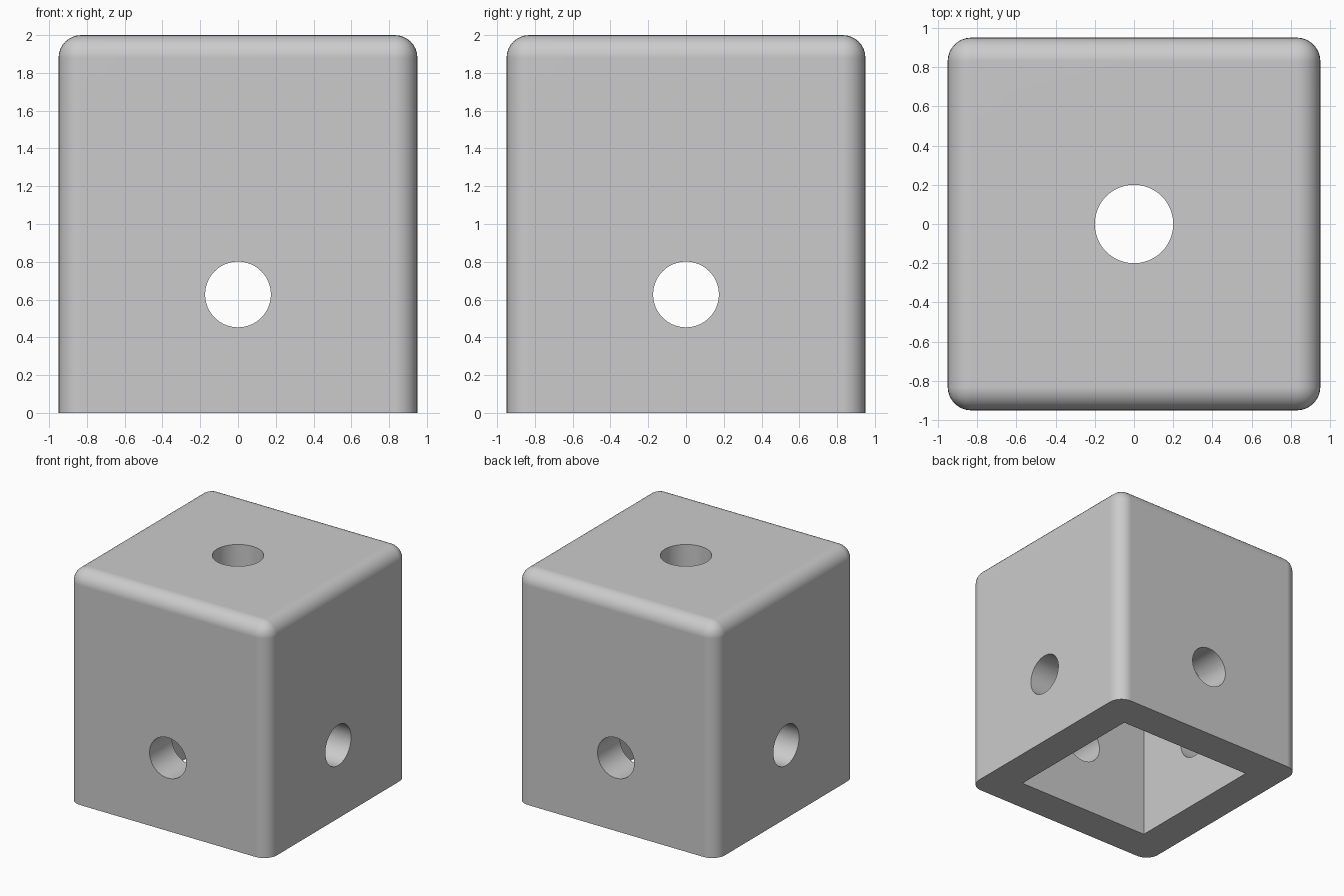
import bpy
import bmesh
from math import pi, radians
from mathutils import Matrix

WIDTH, HEIGHT, FILLET = 1.9, 2.0, 0.12
CAVITY_WIDTH, CAVITY_DEPTH = 1.29, 1.7
SIDE_HOLE_RADIUS, SIDE_HOLE_Z, TOP_HOLE_RADIUS = 0.174, 0.627, 0.2

default = bpy.data.objects.get("Cube")
if default:
    bpy.data.objects.remove(default, do_unlink=True)

grey = bpy.data.materials.new("light grey")
grey.use_nodes = True
grey.diffuse_color = (0.6, 0.6, 0.6, 1)
grey.node_tree.nodes["Principled BSDF"].inputs["Base Color"].default_value = (0.6, 0.6, 0.6, 1)


def add_object(name, bm):
    mesh = bpy.data.meshes.new(name)
    bm.to_mesh(mesh)
    bm.free()
    mesh.materials.append(grey)
    obj = bpy.data.objects.new(name, mesh)
    bpy.context.collection.objects.link(obj)
    return obj


def box(width, bottom, top):
    bm = bmesh.new()
    place = Matrix.Translation((0, 0, (bottom + top) / 2)) @ Matrix.Diagonal((width, width, top - bottom, 1))
    bmesh.ops.create_cube(bm, size=1, matrix=place)
    return bm


def drill(name, radius, length, place):
    bm = bmesh.new()
    bmesh.ops.create_cone(bm, cap_ends=True, segments=64, radius1=radius,
                          radius2=radius, depth=length, matrix=place)
    return add_object(name, bm)


# Block, rounded everywhere except around the bottom
bm = box(WIDTH, 0, HEIGHT)
rounded = [e for e in bm.edges if any(v.co.z > HEIGHT / 2 for v in e.verts)]
bmesh.ops.bevel(bm, geom=rounded, offset=FILLET, segments=8, profile=0.5, affect='EDGES')
block = add_object("hollow_block", bm)

# Square socket open at the bottom, crossing side holes and a top hole
side = Matrix.Translation((0, 0, SIDE_HOLE_Z))
cutters = [
    add_object("socket_cutter", box(CAVITY_WIDTH, -0.2, CAVITY_DEPTH)),
    drill("left_right_drill", SIDE_HOLE_RADIUS, 3, side @ Matrix.Rotation(pi / 2, 4, 'Y')),
    drill("front_back_drill", SIDE_HOLE_RADIUS, 3, side @ Matrix.Rotation(pi / 2, 4, 'X')),
    drill("top_drill", TOP_HOLE_RADIUS, 1, Matrix.Translation((0, 0, HEIGHT))),
]
bpy.ops.object.select_all(action='DESELECT')
block.select_set(True)
bpy.context.view_layer.objects.active = block
for cutter in cutters:
    cutter.hide_render = True
    cut = block.modifiers.new(cutter.name, 'BOOLEAN')
    cut.operation = 'DIFFERENCE'
    cut.solver = 'EXACT'
    cut.object = cutter
    bpy.ops.object.modifier_apply(modifier=cut.name)
for cutter in cutters:
    bpy.data.objects.remove(cutter, do_unlink=True)

# Smooth fillets and hole walls, flat main faces
bpy.ops.object.shade_smooth_by_angle(angle=radians(30))
weighted = block.modifiers.new("flat_faces", 'WEIGHTED_NORMAL')
weighted.keep_sharp = True
